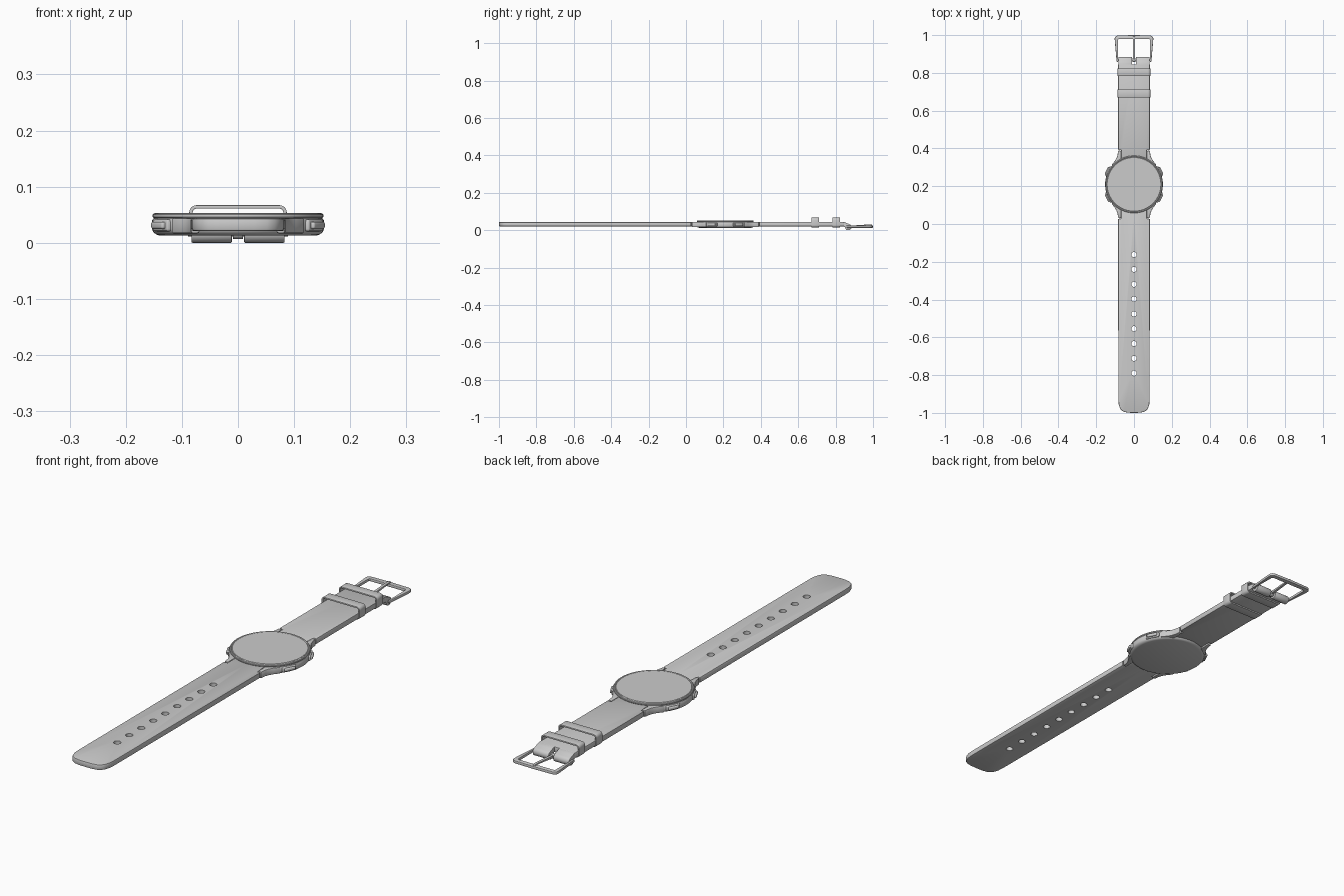
import bpy, bmesh
from math import sin, cos, pi, radians
from mathutils import Matrix

if "Cube" in bpy.data.objects:
    bpy.data.objects.remove(bpy.data.objects["Cube"])

WY = 0.21  # y of the watch centre


def select(ob):
    bpy.ops.object.select_all(action='DESELECT')
    ob.select_set(True)
    bpy.context.view_layer.objects.active = ob


def make(name, bm, bevel=0, solid=0, segs=2, cutter=None):
    """Turn a bmesh into a finished, shaded object."""
    bmesh.ops.remove_doubles(bm, verts=bm.verts, dist=1e-6)
    bmesh.ops.recalc_face_normals(bm, faces=bm.faces)
    me = bpy.data.meshes.new(name)
    bm.to_mesh(me)
    bm.free()
    ob = bpy.data.objects.new(name, me)
    bpy.context.collection.objects.link(ob)
    select(ob)
    if solid:
        m = ob.modifiers.new("solid", 'SOLIDIFY')
        m.thickness, m.offset = solid, 0
    if bevel:
        m = ob.modifiers.new("bevel", 'BEVEL')
        m.width, m.segments, m.limit_method, m.angle_limit = bevel, segs, 'ANGLE', radians(50)
    if cutter:
        m = ob.modifiers.new("holes", 'BOOLEAN')
        m.operation, m.object, m.solver = 'DIFFERENCE', cutter, 'EXACT'
    for m in list(ob.modifiers):
        bpy.ops.object.modifier_apply(modifier=m.name)
    bpy.ops.object.shade_smooth_by_angle(angle=radians(35))
    return ob


def prism(name, outline, lo, hi, axis='z', **kw):
    """Extrude a 2D outline along z (xy outline) or x (yz outline)."""
    bm = bmesh.new()
    put = (lambda p, w: (p[0], p[1], w)) if axis == 'z' else (lambda p, w: (w, p[0], p[1]))
    f = bm.faces.new([bm.verts.new(put(p, lo)) for p in outline])
    r = bmesh.ops.extrude_face_region(bm, geom=[f])
    d = (0, 0, hi - lo) if axis == 'z' else (hi - lo, 0, 0)
    bmesh.ops.translate(bm, vec=d, verts=[v for v in r['geom'] if isinstance(v, bmesh.types.BMVert)])
    return make(name, bm, **kw)


def lathe(name, profile, n=96):
    bm = bmesh.new()
    vs = [bm.verts.new((r, WY, z)) for r, z in profile]
    es = [bm.edges.new(p) for p in zip(vs, vs[1:])]
    bmesh.ops.spin(bm, geom=vs + es, cent=(0, WY, 0), axis=(0, 0, 1),
                   angle=2 * pi, steps=n, use_duplicate=False)
    return make(name, bm)


def box(name, size, mat, bevel, segs=3):
    bm = bmesh.new()
    bmesh.ops.create_cube(bm, size=1, matrix=mat @ Matrix.Diagonal((*size, 1)))
    return make(name, bm, bevel=bevel, segs=segs)


def arc(cx, cy, r, a0, a1, n):
    return [(cx + r * cos(radians(a0 + (a1 - a0) * i / n)),
             cy + r * sin(radians(a0 + (a1 - a0) * i / n))) for i in range(n + 1)]


def mirrored(half):
    """Close a right-hand outline with its mirror image in x."""
    return half + [(-x, y) for x, y in reversed(half) if x > 1e-6]


# Watch case, bezel and glass
lathe("watch_case", [(0, .013), (.140, .013), (.146, .015), (.151, .019), (.153, .024),
                     (.153, .040), (.151, .0435), (.147, .0445), (0, .0445)])
lathe("bezel", [(.143, .043), (.150, .044), (.152, .046), (.152, .050), (.150, .0525),
                (.147, .053), (.145, .052), (.143, .050), (.143, .043)])
lathe("glass", [(0, .044), (.144, .044), (.144, .0515), (.142, .053), (0, .053)])

# Four lugs flaring into the case
lug = [(.069, .178), (.084, .178), (.087, .155), (.093, .138), (.103, .122), (.119, .102),
       (.095, .085), (.069, .115)]
for sx in (1, -1):
    for sy in (1, -1):
        prism("lug", [(sx * x, WY + sy * y) for x, y in lug], .017, .044, bevel=.003)

# Four side buttons, each on a low guard
for side in (0, 180):
    for a in (27, -27):
        rot = Matrix.Translation((0, WY, .031)) @ Matrix.Rotation(radians(side + a), 4, 'Z')
        box("button_guard", (.02, .058, .021), rot @ Matrix.Translation((.147, 0, 0)), .004)
        box("button", (.02, .044, .013), rot @ Matrix.Translation((.154, 0, 0)), .004)

# Long strap with adjustment holes
bm = bmesh.new()
for i in range(9):
    bmesh.ops.create_cone(bm, cap_ends=True, segments=16, radius1=.014, radius2=.014, depth=.2,
                          matrix=Matrix.Translation((0, -.162 - .0785 * i, .03)))
cutter = make("hole_cutter", bm)
cutter.hide_render = True
tip = [(0, -1), (.03, -.999), (.052, -.995), (.066, -.987), (.075, -.974), (.081, -.955), (.083, -.93)]
long_half = tip + [(.084, .028), (.068, .028), (.068, .09), (0, .08)]
prism("long_strap", mirrored(long_half), .021, .044, bevel=.004, cutter=cutter)
bpy.data.objects.remove(cutter)

# Short strap, notched for the tongue
short_half = [(0, .34), (.068, .33), (.068, .392), (.084, .392), (.084, .845), (0, .845)]
prism("short_strap", mirrored(short_half), .021, .044, bevel=.003)

# Strap ends curling down round the buckle pin
PY, PZ, PR = .868, .017, .017
curl = [(.835, .022), (.835, .0435), (.848, .043), (.858, .039)] + \
    arc(PY, PZ, PR, 75, -180, 16) + [(.846, .021)]
for lo, hi in ((-.083, -.011), (.011, .083)):
    prism("strap_curl", curl, lo, hi, axis='x', bevel=.0015)

# Two keeper loops
for y in (.691, .804):
    ring = []
    for cx, cz, a in ((.074, .054, 0), (-.074, .054, 90), (-.074, .028, 180), (.074, .028, 270)):
        ring += arc(cx, cz, .010, a, a + 90, 5)
    bm = bmesh.new()
    a = [bm.verts.new((x, y - .0205, z)) for x, z in ring]
    b = [bm.verts.new((x, y + .0205, z)) for x, z in ring]
    for i in range(len(ring)):
        j = (i + 1) % len(ring)
        bm.faces.new((a[i], a[j], b[j], b[i]))
    make("keeper_loop", bm, solid=.006, bevel=.001)

# Buckle frame: a tapered U open towards the strap
frame_half = [(0, 1.0), (.085, .998), (.096, .994), (.102, .985), (.102, .975), (.092, .858)]
inner_half = [(.084, .858), (.085, .900), (.084, .975), (.080, .979), (0, .979)]
frame = frame_half + inner_half
frame += [(-x, y) for x, y in reversed(frame[1:-1])]
prism("buckle_frame", frame, .013, .025, bevel=.003)

# Buckle pin and tongue
bm = bmesh.new()
bmesh.ops.create_cone(bm, cap_ends=True, segments=20, radius1=.006, radius2=.006, depth=.178,
                      matrix=Matrix.Translation((0, PY, PZ)) @ Matrix.Rotation(pi / 2, 4, 'Y'))
make("buckle_pin", bm)
prism("tongue_hub", arc(PY, PZ, .010, 0, 345, 23), -.009, .009, axis='x', bevel=.001)
prism("tongue", [(PY, .013), (PY, .024), (.90, .026), (.975, .031), (.992, .031), (.996, .027),
                 (.99, .0245), (.975, .0245), (.90, .016)], -.006, .006, axis='x', bevel=.002)
